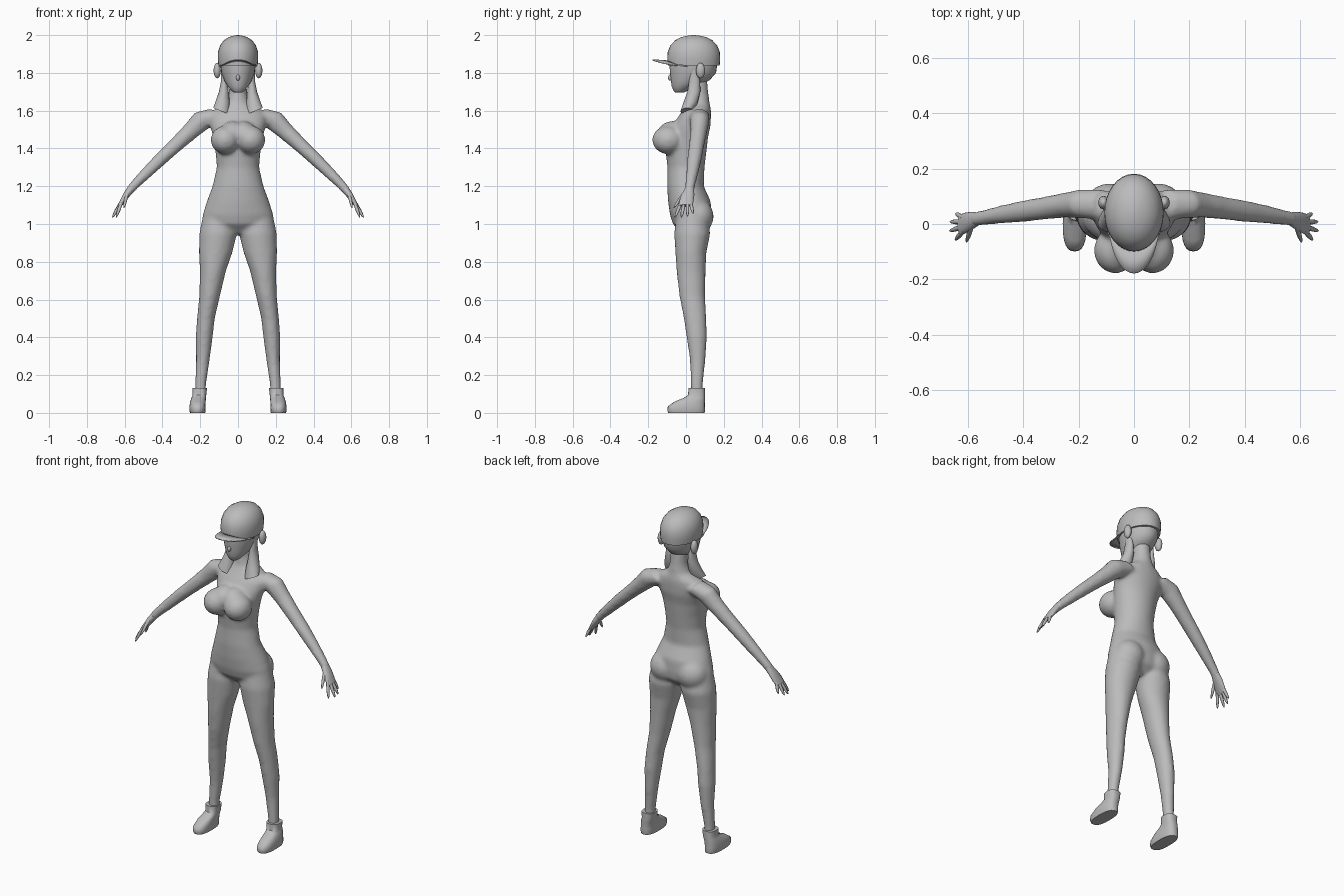
import bpy, bmesh, math
from mathutils import Vector, Matrix

X, Y, Z = Vector((1, 0, 0)), Vector((0, 1, 0)), Vector((0, 0, 1))
grey = bpy.data.materials.new("plain grey")
grey.diffuse_color = (0.5, 0.5, 0.5, 1)


def loft(bm, sections, u=X, v=Y, n=24, power=2.0):
    """Skin closed rings; each section is (x, y, z, radius_u, radius_v)."""
    rings = []
    for x, y, z, ru, rv in sections:
        ring = []
        for i in range(n):
            a = 2 * math.pi * i / n
            c, s = math.cos(a), math.sin(a)
            c = math.copysign(abs(c) ** (2 / power), c)
            s = math.copysign(abs(s) ** (2 / power), s)
            ring.append(bm.verts.new(Vector((x, y, z)) + u * ru * c + v * rv * s))
        rings.append(ring)
    for a, b in zip(rings, rings[1:]):
        for i in range(n):
            j = (i + 1) % n
            bm.faces.new((a[i], a[j], b[j], b[i]))
    bm.faces.new(rings[0])
    bm.faces.new(rings[-1])


def ball(bm, center, radii):
    m = Matrix.Translation(center) @ Matrix.Diagonal((*radii, 1))
    bmesh.ops.create_uvsphere(bm, u_segments=20, v_segments=12, radius=1, matrix=m)


def finish(bm, name, mirror=False, angle=50):
    bmesh.ops.recalc_face_normals(bm, faces=bm.faces)
    me = bpy.data.meshes.new(name)
    bm.to_mesh(me)
    bm.free()
    me.materials.append(grey)
    ob = bpy.data.objects.new(name, me)
    bpy.context.collection.objects.link(ob)
    for o in bpy.context.selected_objects:
        o.select_set(False)
    ob.select_set(True)
    bpy.context.view_layer.objects.active = ob
    bpy.ops.object.shade_smooth_by_angle(angle=math.radians(angle))
    if mirror:
        ob.modifiers.new("Mirror", 'MIRROR').use_clip = False
    return ob


# Body: torso, neck, bust, hips, legs and arms fused into one smooth skin
bm = bmesh.new()
torso = [(0.95, .03, .09, .05), (1.0, .03, .18, .10), (1.05, .025, .187, .11),
         (1.12, .018, .165, .113), (1.2, -.003, .135, .097), (1.3, 0, .112, .098),
         (1.38, 0, .119, .108), (1.46, .012, .132, .105), (1.52, .03, .148, .10),
         (1.57, .046, .155, .086), (1.605, .058, .125, .074), (1.64, .065, .065, .06),
         (1.69, .066, .048, .053), (1.78, .06, .046, .05)]
loft(bm, [(0, y, z, rx, ry) for z, y, rx, ry in torso], n=32)
leg = [(.10, .03, 1.05, .085, .08), (.105, .033, .95, .10, .096), (.118, .026, .85, .089, .082),
       (.133, .027, .75, .069, .077), (.15, .033, .62, .055, .068), (.17, .048, .5, .047, .06),
       (.179, .057, .4, .045, .054), (.186, .062, .28, .036, .041), (.198, .057, .15, .029, .032),
       (.198, .057, .06, .029, .032)]
arm = [(.11, .07, 1.575, .05, .055), (.19, .073, 1.55, .056, .052), (.25, .068, 1.492, .046, .045),
       (.33, .056, 1.418, .039, .041), (.40, .046, 1.353, .036, .039), (.48, .034, 1.275, .031, .033),
       (.55, .022, 1.205, .025, .027), (.58, .015, 1.17, .022, .027)]
for s in (1, -1):
    loft(bm, [(s * x, *rest) for x, *rest in leg])
    loft(bm, [(s * x, *rest) for x, *rest in arm], Vector((s * .7, 0, .72)), Y, 20)
    ball(bm, (s * .068, -.095, 1.445), (.077, .084, .075))
    ball(bm, (s * .03, -.07, 1.47), (.07, .085, .075))
    ball(bm, (s * .088, .062, 1.04), (.092, .085, .09))
body = finish(bm, "body")
remesh = body.modifiers.new("Fuse", 'REMESH')
remesh.mode, remesh.voxel_size, remesh.use_smooth_shade = 'VOXEL', .011, True
smooth = body.modifiers.new("Soften", 'SMOOTH')
smooth.factor, smooth.iterations = .5, 6

# Head with a small nose
bm = bmesh.new()
head = [(1.695, -.035, .02, .022), (1.705, -.03, .034, .036), (1.73, -.012, .055, .064),
        (1.76, .022, .073, .102), (1.80, .037, .088, .122), (1.86, .04, .096, .128),
        (1.92, .04, .09, .12)]
loft(bm, [(0, y, z, rx, ry) for z, y, rx, ry in head], n=28)
ball(bm, (0, -.083, 1.775), (.01, .012, .016))
finish(bm, "head", angle=80)

# Cap crown
bm = bmesh.new()
crown = [(1.838, .103, .137), (1.87, .107, .14), (1.91, .106, .138), (1.945, .095, .124),
         (1.973, .075, .098), (1.99, .047, .064), (1.998, .02, .028), (2.0, .003, .004)]
loft(bm, [(0, .041, z, rx, ry) for z, rx, ry in crown], n=32)
finish(bm, "cap_crown")

# Cap brim, drooping to both sides
bm = bmesh.new()
rows = []
for i in range(17):
    a = math.radians(-78 + 156 * i / 16)
    row = []
    for t in (0, .5, 1):
        p = Vector(((.10 - .008 * t) * math.sin(a),
                    .04 - .132 * math.cos(a) - .086 * t * math.cos(a) ** .6,
                    1.866 + .006 * t - .034 * math.sin(a) ** 2))
        row.append(bm.verts.new(p))
    rows.append(row)
for a, b in zip(rows, rows[1:]):
    for k in range(2):
        bm.faces.new((a[k], a[k + 1], b[k + 1], b[k]))
brim = finish(bm, "cap_brim")
brim.modifiers.new("Thickness", 'SOLIDIFY').thickness = .006

# Ears
bm = bmesh.new()
ball(bm, (.11, .077, 1.812), (.019, .024, .041))
finish(bm, "ear", mirror=True)

# Hair locks falling over the shoulders, cut off at a slant
bm = bmesh.new()
lock = [(.078, .045, 1.82, .012, .02), (.073, .045, 1.75, .018, .03), (.075, .042, 1.70, .026, .034),
        (.082, .025, 1.645, .038, .038), (.088, .005, 1.597, .043, .034)]
loft(bm, lock, n=16)
bm.verts.ensure_lookup_table()
for v in bm.verts[-16:]:
    v.co.z += (v.co.x - .088) * .4
finish(bm, "hair_lock", mirror=True)

# Hands: flat palm, four fingers and a thumb
bm = bmesh.new()
across = Vector((.8, 0, .6))
loft(bm, [(.565, .018, 1.187, .021, .024), (.59, .01, 1.155, .018, .034),
          (.612, .002, 1.12, .014, .038), (.628, -.002, 1.097, .01, .036)], across, Y, 16)
fingers = [((.622, .026, 1.105), (.643, .038, 1.055)), ((.628, .008, 1.10), (.663, .008, 1.04)),
           ((.626, -.012, 1.10), (.665, -.025, 1.035)), ((.62, -.03, 1.105), (.645, -.058, 1.035)),
           ((.588, -.016, 1.155), (.605, -.065, 1.085))]
for base, tip in fingers:
    base, tip = Vector(base), Vector(tip)
    side = (tip - base).cross(across).normalized()
    loft(bm, [(*base.lerp(tip, t), r, r) for t, r in ((-.2, .009), (.5, .009), (.85, .006), (1, .002))],
         across, side, 8)
finish(bm, "hand", mirror=True)

# Shoes with a straight cuff
bm = bmesh.new()
shoe = [(.214, .002, 0, .04, .096), (.214, .001, .012, .043, .10), (.214, .002, .035, .043, .098),
        (.212, .02, .06, .041, .08), (.208, .045, .08, .038, .056), (.204, .056, .095, .036, .045),
        (.203, .057, .132, .039, .044)]
loft(bm, shoe, n=24, power=2.6)
finish(bm, "shoe", mirror=True)
